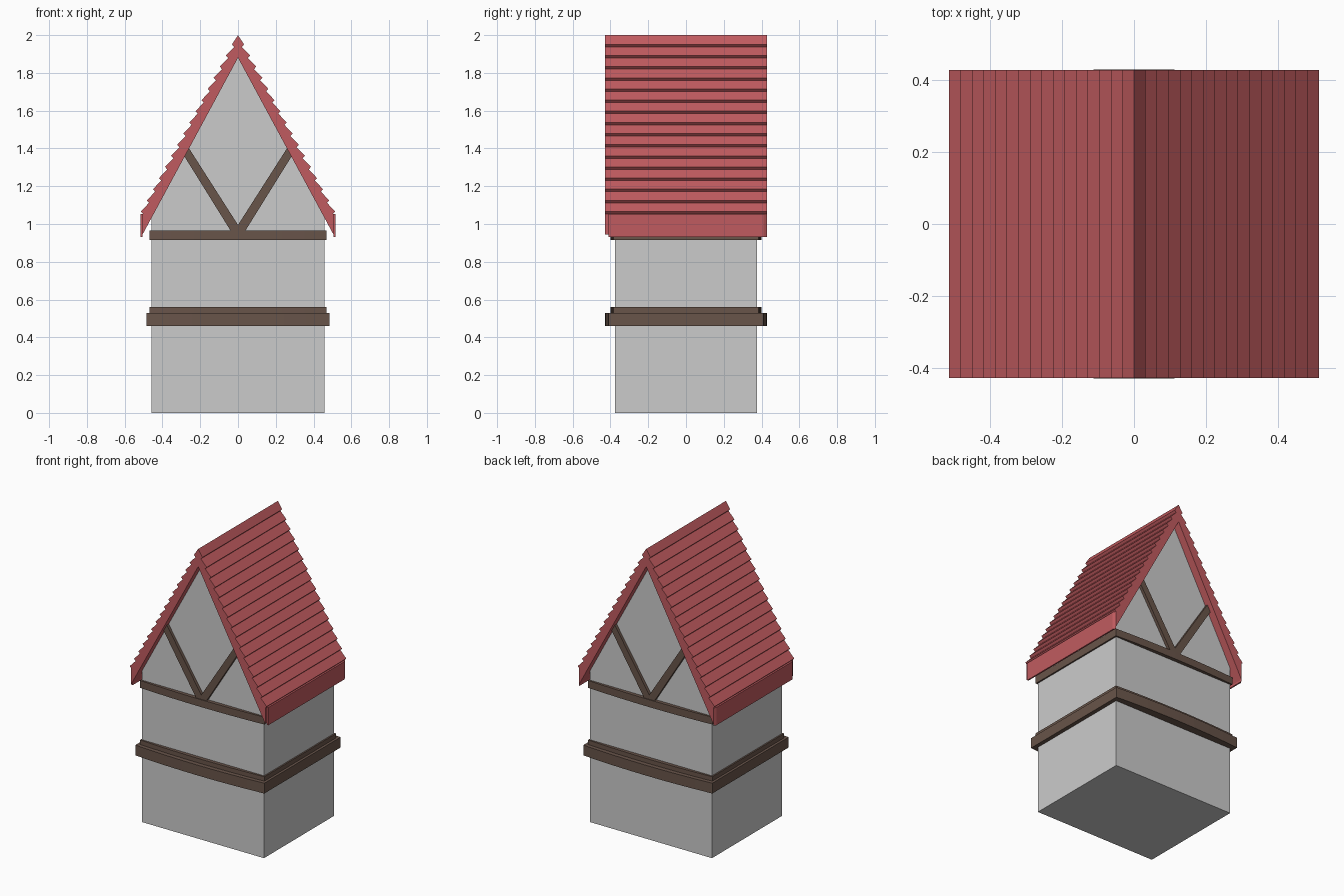
import bpy, bmesh
from mathutils import Vector

cube = bpy.data.objects.get("Cube")
if cube:
    bpy.data.objects.remove(cube, do_unlink=True)


def material(name, rgb):
    m = bpy.data.materials.new(name)
    m.use_nodes = True
    m.diffuse_color = (*rgb, 1)
    m.node_tree.nodes["Principled BSDF"].inputs["Base Color"].default_value = (*rgb, 1)
    return m


PLASTER = material("grey plaster", (0.6, 0.6, 0.6))
TIMBER = material("brown timber", (0.14, 0.09, 0.068))
TILE = material("red tile", (0.53, 0.105, 0.115))


def prism(name, outline, lo, hi, axis, mat):
    """Extrude a closed 2D outline between lo and hi along y or z."""
    bm = bmesh.new()
    place = (lambda a, b: (a, lo, b)) if axis == "y" else (lambda a, b: (a, b, lo))
    face = bm.faces.new([bm.verts.new(place(a, b)) for a, b in outline])
    ext = bmesh.ops.extrude_face_region(bm, geom=[face])
    step = Vector((0, hi - lo, 0) if axis == "y" else (0, 0, hi - lo))
    bmesh.ops.translate(bm, vec=step, verts=[v for v in ext["geom"] if isinstance(v, bmesh.types.BMVert)])
    bmesh.ops.recalc_face_normals(bm, faces=bm.faces[:])
    mesh = bpy.data.meshes.new(name)
    bm.to_mesh(mesh)
    bm.free()
    mesh.materials.append(mat)
    obj = bpy.data.objects.new(name, mesh)
    bpy.context.collection.objects.link(obj)
    return obj


def mirrored(half, s):
    return [(s * x, z) for x, z in half]


def belt(name, w, d, bow, z0, z1):
    """Timber belt whose front and back bulge gently outward."""
    n = 8
    ts = [-1 + 2 * i / n for i in range(n + 1)]
    front = [(w * t, -d - bow * (1 - t * t)) for t in ts]
    back = [(-x, -y) for x, y in front]
    prism(name, front + back, z0, z1, "z", TIMBER)


# Walls with both gables
W, D = 0.458, 0.375
prism("walls", [(-W, 0), (W, 0), (W, 1.035), (0, 1.88), (-W, 1.035)], -D, D, "y", PLASTER)

# Timber belts
belt("lower_belt", 0.485, 0.41, 0.02, 0.46, 0.53)
belt("lower_belt_cap", 0.468, 0.385, 0.015, 0.53, 0.56)
belt("upper_belt", 0.468, 0.385, 0.015, 0.915, 0.965)

# Slanted gable braces, front and back
brace = [(0, 0.95), (0.03, 0.95), (0.29, 1.368), (0.262, 1.405), (0, 0.995)]
for side, s in (("left", 1), ("right", -1)):
    for end, e in (("front", -1), ("back", 1)):
        prism(f"{end}_{side}_brace", mirrored(brace, s), e * 0.36, e * 0.395, "y", TIMBER)

# Roof slopes with overlapping tile courses, and eave boards
courses = 16
tiles = [(0, 2.0)]
for k in range(1, courses + 1):
    x, z = 0.515 * k / courses, 2.01 - 0.059 * k
    tiles += [(x, z), (x - 0.012, z - 0.013)]
slope = tiles + [(0.505, 1.053), (0.505, 0.945), (0, 1.88)]
eave = [(0.505, -0.41), (0.515, -0.41), (0.515, 0.41), (0.505, 0.428)]
for side, s in (("left", 1), ("right", -1)):
    prism(f"{side}_roof_slope", mirrored(slope, s), -0.428, 0.428, "y", TILE)
    prism(f"{side}_eave_board", mirrored(eave, s), 0.932, 1.053, "z", TILE)
